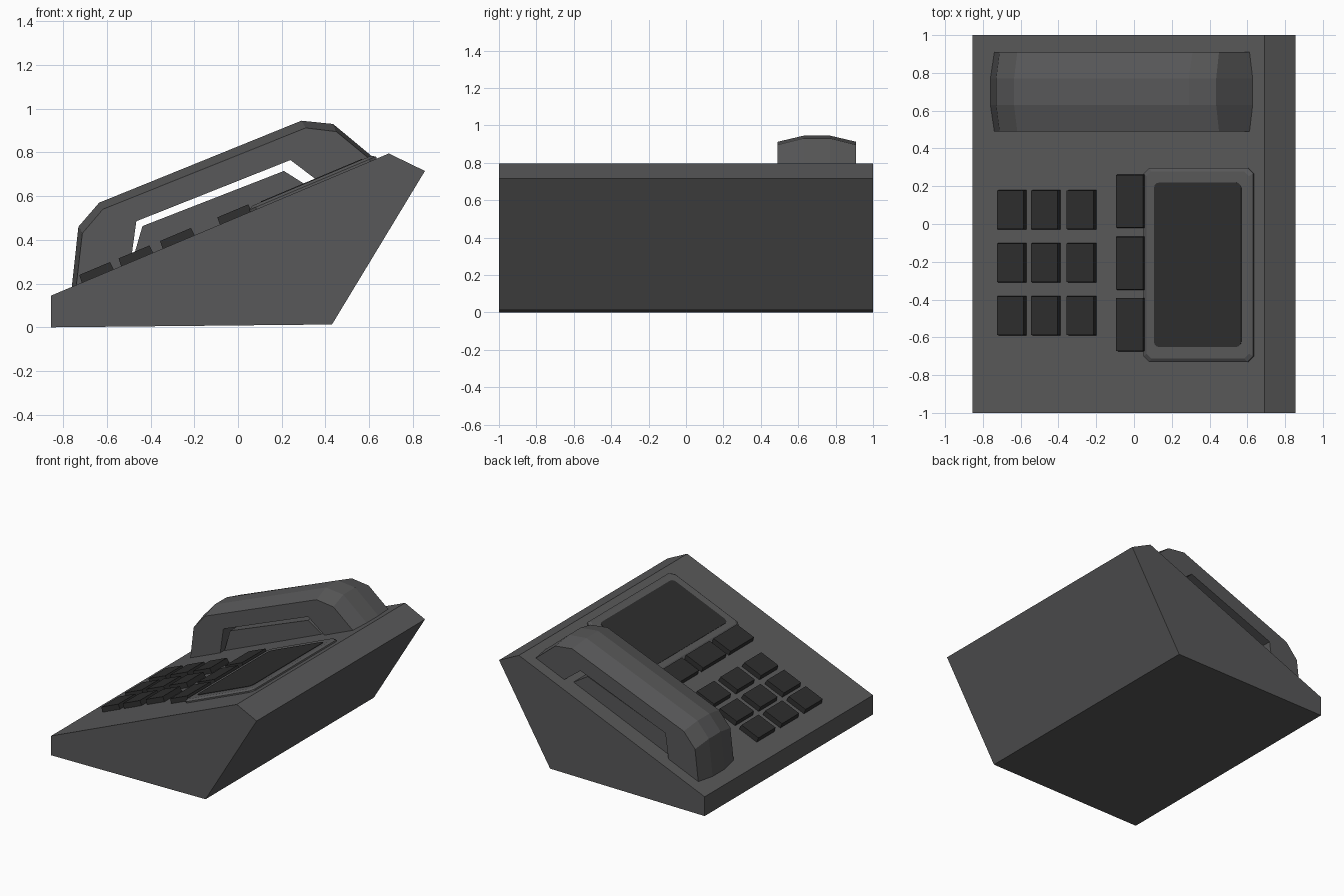
import bpy, bmesh, math
from mathutils import Vector

if "Cube" in bpy.data.objects:
    bpy.data.objects.remove(bpy.data.objects["Cube"])

X0, Z0 = -0.855, 0.145                       # lower front edge of the sloping deck
ANG = math.atan2(0.65, 1.545)
CA, SA = math.cos(ANG), math.sin(ANG)


def material(name, rgb):
    m = bpy.data.materials.new(name)
    m.diffuse_color = (*rgb, 1)
    m.use_nodes = True
    m.node_tree.nodes["Principled BSDF"].inputs["Base Color"].default_value = m.diffuse_color
    return m


GREY = material("mid_grey", (0.098, 0.098, 0.1))
DARK = material("dark_grey", (0.027, 0.027, 0.027))


def finish(name, bm, mat):
    bmesh.ops.remove_doubles(bm, verts=bm.verts, dist=1e-5)
    bmesh.ops.recalc_face_normals(bm, faces=bm.faces)
    me = bpy.data.meshes.new(name)
    bm.to_mesh(me)
    bm.free()
    me.materials.append(mat)
    ob = bpy.data.objects.new(name, me)
    bpy.context.collection.objects.link(ob)
    return ob


def loft(name, rings, mat):
    """Join rings of points with quads and cap both ends."""
    bm = bmesh.new()
    rows = [[bm.verts.new(p) for p in r] for r in rings]
    n = len(rows[0])
    for a, b in zip(rows, rows[1:]):
        for i in range(n):
            j = (i + 1) % n
            bm.faces.new((a[i], a[j], b[j], b[i]))
    bm.faces.new(rows[0])
    bm.faces.new(rows[-1])
    return finish(name, bm, mat)


def extrude_y(name, profile, y0, y1, mat):
    return loft(name, [[(x, y, z) for x, z in profile] for y in (y0, y1)], mat)


def on_deck(x, y, h):
    """Point above deck position x, raised h along the deck normal."""
    return Vector((x - SA * h, y, Z0 + (x - X0) * SA / CA + CA * h))


def rounded(x0, x1, y0, y1, r, seg=3):
    pts = []
    for k, (cx, cy) in enumerate([(x1 - r, y1 - r), (x0 + r, y1 - r),
                                  (x0 + r, y0 + r), (x1 - r, y0 + r)]):
        for s in range(seg + 1):
            a = math.pi / 2 * (k + s / seg)
            pts.append((cx + r * math.cos(a), cy + r * math.sin(a)))
    return pts


def slab(name, layers, mat):
    """layers: list of (outline, height above deck)."""
    return loft(name, [[on_deck(x, y, h) for x, y in o] for o, h in layers], mat)


def box(x0, x1, y0, y1):
    return [(x0, y0), (x1, y0), (x1, y1), (x0, y1)]


# Wedge-shaped body
extrude_y("body", [(-0.855, 0), (X0, Z0), (0.69, 0.795), (0.855, 0.715), (0.43, 0.013)],
          -1, 1, GREY)

# Handset: stations along its arch (side edge, raised middle, inner edge)
stations = [
    ((-0.742, 0.17), (-0.762, 0.17), (-0.492, 0.29)),
    ((-0.712, 0.43), (-0.73, 0.46), (-0.465, 0.485)),
    ((-0.618, 0.54), (-0.635, 0.57), (-0.465, 0.485)),
    ((0.31, 0.912), (0.29, 0.945), (0.24, 0.765)),
    ((0.45, 0.895), (0.435, 0.93), (0.24, 0.765)),
    ((0.62, 0.755), (0.637, 0.762), (0.385, 0.655)),
]
bm = bmesh.new()
rows = []
for s, m, i in stations:
    rows.append([(i[0], 0.49, i[1]), (s[0], 0.49, s[1]), (m[0], 0.63, m[1]),
                 (m[0], 0.77, m[1]), (s[0], 0.91, s[1]), (i[0], 0.91, i[1])])
loft("handset", rows, GREY)
bm.free()

# Cradle rising inside the handset arch
extrude_y("cradle", [(-0.49, 0.28), (-0.437, 0.463), (0.21, 0.715), (0.345, 0.63)],
          0.53, 0.87, GREY)

# Number keys
for c, x in enumerate((-0.715, -0.535, -0.345)):
    for r, y in enumerate((-0.59, -0.31, -0.03)):
        slab(f"number_key_{r}_{c}",
             [(box(x, x + 0.147, y, y + 0.21), -0.01),
              (box(x + 0.003, x + 0.144, y + 0.003, y + 0.207), 0.037)], DARK)

# Function keys beside the screen
for r, y in enumerate((-0.675, -0.35, -0.022)):
    slab(f"function_key_{r}",
         [(box(-0.083, 0.062, y, y + 0.285), -0.01),
          (box(-0.081, 0.06, y + 0.003, y + 0.282), 0.035)], DARK)

# Screen frame with bevelled rim, and the screen plate
slab("screen_frame", [(rounded(0.055, 0.635, -0.73, 0.297, 0.03, 1), -0.01),
                      (rounded(0.055, 0.635, -0.73, 0.297, 0.03, 1), 0.01),
                      (rounded(0.075, 0.617, -0.712, 0.279, 0.025, 1), 0.022)], GREY)
slab("screen", [(rounded(0.115, 0.577, -0.652, 0.22, 0.03), 0.018),
                (rounded(0.115, 0.577, -0.652, 0.22, 0.03), 0.025)], DARK)
